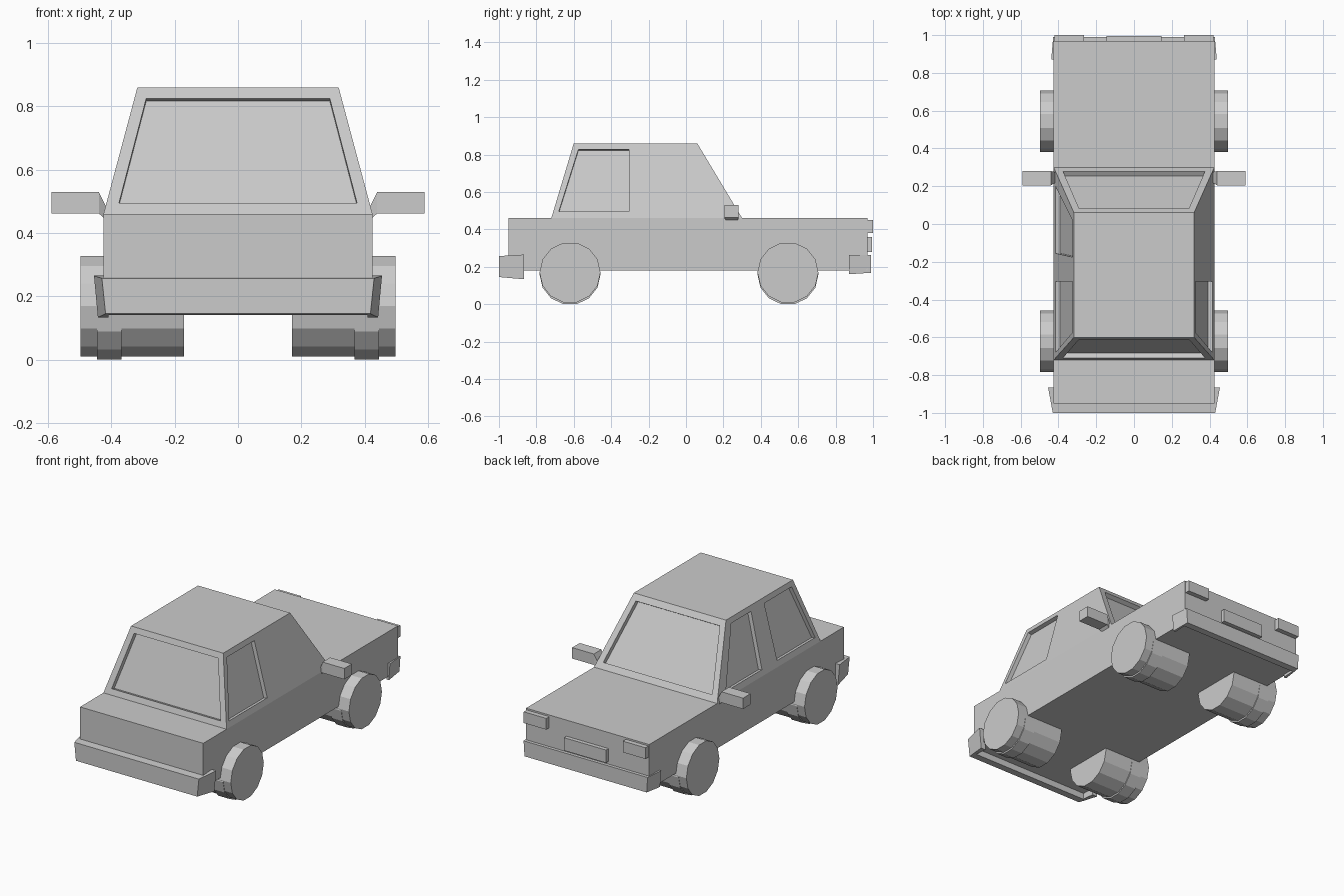
import bpy, bmesh, math
from mathutils import Vector

if "Cube" in bpy.data.objects:
    bpy.data.objects.remove(bpy.data.objects["Cube"])


def loft(name, a, b):
    """Closed solid between two matching loops."""
    bm = bmesh.new()
    va = [bm.verts.new(p) for p in a]
    vb = [bm.verts.new(p) for p in b]
    n = len(va)
    bm.faces.new(va)
    bm.faces.new(vb)
    for i in range(n):
        j = (i + 1) % n
        bm.faces.new((va[i], va[j], vb[j], vb[i]))
    bmesh.ops.recalc_face_normals(bm, faces=bm.faces)
    me = bpy.data.meshes.new(name)
    bm.to_mesh(me)
    bm.free()
    ob = bpy.data.objects.new(name, me)
    bpy.context.collection.objects.link(ob)
    return ob


def rect(x0, x1, y0, y1, z):
    return [(x0, y0, z), (x1, y0, z), (x1, y1, z), (x0, y1, z)]


def box(name, x0, x1, y0, y1, z0, z1):
    return loft(name, rect(x0, x1, y0, y1, z0), rect(x0, x1, y0, y1, z1))


def cylinder(name, x0, x1, r, y, z):
    bpy.ops.mesh.primitive_cylinder_add(
        vertices=14, radius=r, depth=abs(x1 - x0),
        location=((x0 + x1) / 2, y, z), rotation=(0, math.pi / 2, 0))
    bpy.context.object.name = name


# Lower body and tapered cabin
Z0, Z1 = 0.46, 0.86
box("body", -0.425, 0.425, -0.95, 0.97, 0.18, Z0)
cabin = loft("cabin", rect(-0.425, 0.425, -0.72, 0.30, Z0),
             rect(-0.318, 0.318, -0.60, 0.06, Z1))


def slope(lo, hi, z):
    return lo + (hi - lo) * (z - Z0) / (Z1 - Z0)


def cut_window(points, normal, depth):
    """Recess a window outline into the cabin along its face normal."""
    n = Vector(normal).normalized()
    pts = [Vector(p) for p in points]
    cutter = loft("window_cutter", [p + n * 0.02 for p in pts],
                  [p - n * depth for p in pts])
    cutter.hide_render = True
    mod = cabin.modifiers.new("window", 'BOOLEAN')
    mod.operation = 'DIFFERENCE'
    mod.solver = 'EXACT'
    mod.object = cutter
    bpy.context.view_layer.objects.active = cabin
    bpy.ops.object.modifier_apply(modifier=mod.name)
    bpy.data.objects.remove(cutter)


# Windows at both ends
for lo, hi, s in ((-0.72, -0.60, -1), (0.30, 0.06, 1)):
    zb, zt = 0.495, 0.825
    yb, yt = slope(lo, hi, zb), slope(lo, hi, zt)
    cut_window([(-0.376, yb, zb), (0.376, yb, zb), (0.29, yt, zt), (-0.29, yt, zt)],
               (0, s * (Z1 - Z0), abs(hi - lo)), 0.028)

# Side windows: (y, z) outlines; only the left side has the second one
quarter = [(-0.68, 0.495), (-0.575, 0.828), (-0.305, 0.828), (-0.305, 0.495)]
door = [(-0.155, 0.495), (-0.175, 0.828), (0.02, 0.828), (0.20, 0.495)]
for s, outline in ((1, quarter), (-1, quarter), (-1, door)):
    cut_window([(s * slope(0.425, 0.318, z), y, z) for y, z in outline],
               (s * 0.4, 0, 0.107), 0.025)


# Wrap-around bumpers, narrower at the bottom
def bumper(name, end, face, wing, x_end, x_wing, z_end, z_wing, taper):
    outline = [(-x_wing, wing), (-x_end, end), (x_end, end), (x_wing, wing),
               (0.42, wing), (0.42, face), (-0.42, face), (-0.42, wing)]

    def loop(k, scale):
        out = []
        for x, y in outline:
            t = (y - end) / (wing - end)
            out.append((x * scale, y, z_end[k] + (z_wing[k] - z_end[k]) * t))
        return out
    loft(name, loop(0, taper), loop(1, 1.0))


bumper("trunk_bumper", -1.0, -0.95, -0.865, 0.43, 0.455, (0.145, 0.257), (0.133, 0.265), 0.973)
bumper("hood_bumper", 0.99, 0.95, 0.872, 0.428, 0.438, (0.168, 0.263), (0.16, 0.263), 0.985)

# Lamps and number plate panel
for s in (-1, 1):
    box("lamp", *sorted((s * 0.265, s * 0.42)), 0.95, 1.0, 0.38, 0.45)
box("plate", -0.145, 0.145, 0.95, 0.995, 0.28, 0.36)

for s in (-1, 1):
    # Side mirror with short tapered mount
    box("mirror", *sorted((s * 0.44, s * 0.59)), 0.205, 0.28, 0.462, 0.53)
    loft("mirror_mount",
         [(s * 0.44, y, z) for y, z in ((0.205, 0.462), (0.28, 0.462), (0.28, 0.53), (0.205, 0.53))],
         [(s * 0.415, y, z) for y, z in ((0.22, 0.44), (0.275, 0.44), (0.275, 0.48), (0.22, 0.48))])
    # Wheels with a slightly lower tread band
    for y in (-0.62, 0.545):
        cylinder("wheel", s * 0.17, s * 0.498, 0.163, y, 0.169)
        cylinder("wheel_band", s * 0.368, s * 0.445, 0.163, y, 0.159)
